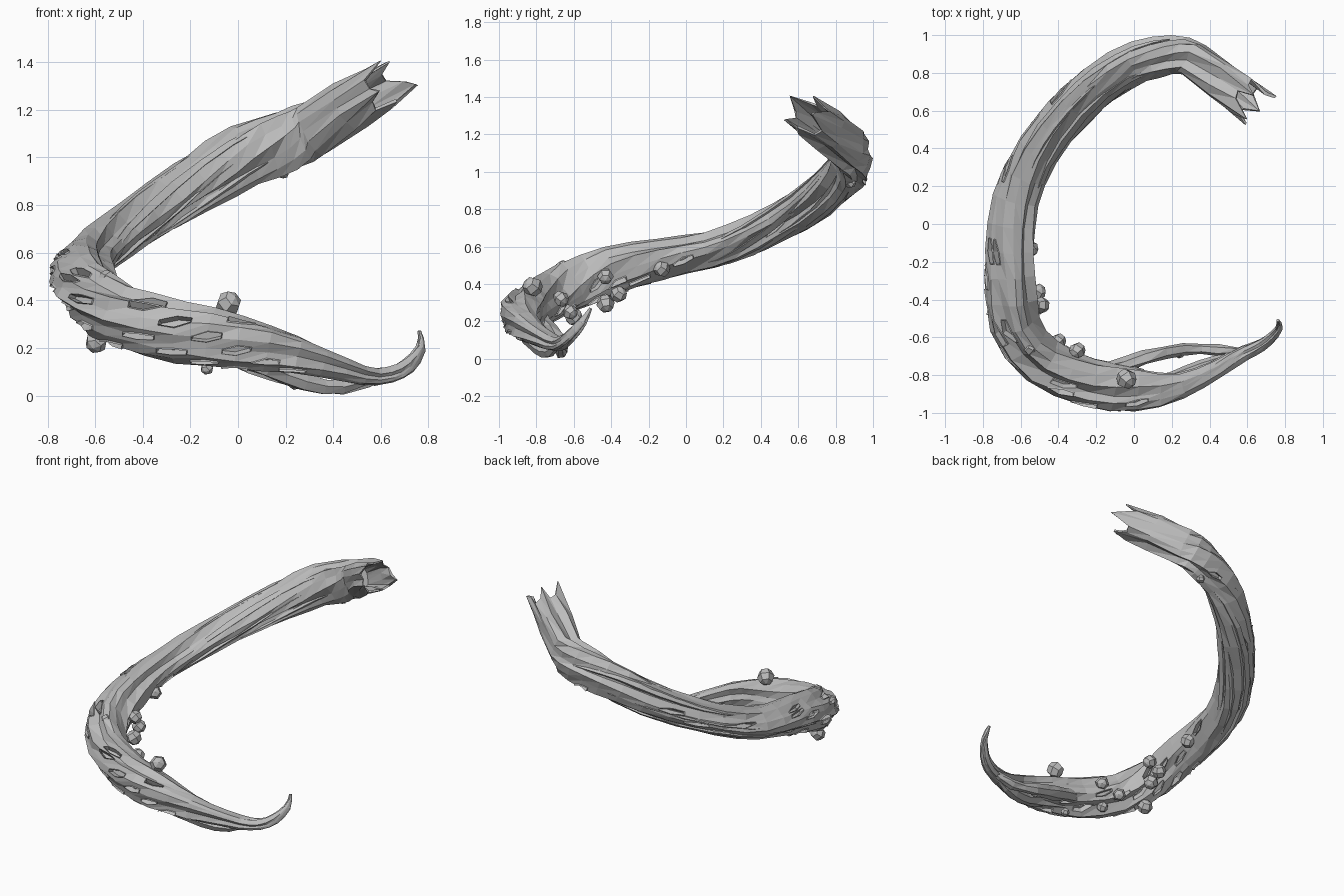
import bpy, bmesh, math, random
from mathutils import Vector

if "Cube" in bpy.data.objects:
    bpy.data.objects.remove(bpy.data.objects["Cube"])

random.seed(4)
mat = bpy.data.materials.new("grey bark")
mat.diffuse_color = (0.5, 0.5, 0.5, 1)
mat.use_nodes = True
mat.node_tree.nodes["Principled BSDF"].inputs["Base Color"].default_value = mat.diffuse_color

# centre line from broken end to curled tip: x, y, z, half width, half height
PATH = [(0.62, 0.64, 1.305, .11, .10), (0.50, 0.735, 1.235, .11, .11),
        (0.36, 0.84, 1.145, .105, .115), (0.27, 0.89, 1.10, .10, .122),
        (0.13, 0.885, 1.045, .10, .126), (-0.05, 0.825, 0.965, .103, .125),
        (-0.27, 0.67, 0.83, .106, .11), (-0.47, 0.44, 0.70, .106, .094),
        (-0.60, 0.20, 0.60, .11, .095), (-0.652, -0.05, 0.55, .12, .098),
        (-0.652, -0.30, 0.50, .125, .118), (-0.62, -0.54, 0.425, .125, .128),
        (-0.485, -0.725, 0.335, .125, .125), (-0.25, -0.835, 0.27, .125, .12),
        (-0.02, -0.875, 0.23, .12, .11), (0.20, -0.87, 0.185, .075, .085),
        (0.40, -0.79, 0.125, .05, .058), (0.55, -0.70, 0.08, .042, .042),
        (0.65, -0.655, 0.09, .035, .035), (0.72, -0.61, 0.13, .03, .032),
        (0.768, -0.55, 0.20, .02, .022), (0.762, -0.51, 0.27, .008, .008)]


def spline(pts, u):
    """Catmull-Rom through rows of numbers, u counted in points."""
    n = len(pts) - 1
    i = min(max(int(u), 0), n - 1)
    t = u - i
    a, b, c, d = (pts[min(max(i + k, 0), n)] for k in (-1, 0, 1, 2))
    return [0.5 * (2 * q + (r - p) * t + (2 * p - 5 * q + 4 * r - s) * t * t
            + (3 * q - p - 3 * r + s) * t ** 3) for p, q, r, s in zip(a, b, c, d)]


def frame(pts, u):
    """Centre, outward side, up, tangent, half width and half height."""
    v = spline(pts, u)
    n = len(pts) - 1
    t = (Vector(spline(pts, min(u + .2, n))[:3]) - Vector(spline(pts, max(u - .2, 0))[:3])).normalized()
    side = t.cross(Vector((0, 0, 1))).normalized()
    return Vector(v[:3]), side, side.cross(t), t, max(v[3], .002), max(v[4], .002)


def on_body(u, ang, k=1.0):
    c, s, up, t, w, h = frame(PATH, u)
    return c + s * math.cos(ang) * w * k + up * math.sin(ang) * h * k


def finish(bm, name):
    bmesh.ops.recalc_face_normals(bm, faces=bm.faces)
    me = bpy.data.meshes.new(name)
    bm.to_mesh(me)
    bm.free()
    me.materials.append(mat)
    ob = bpy.data.objects.new(name, me)
    bpy.context.collection.objects.link(ob)
    return ob


def skin(bm, rings):
    """Join rings with long diagonal triangles."""
    n = len(rings[0])
    for a, b in zip(rings, rings[1:]):
        for k in range(n):
            m = (k + 1) % n
            bm.faces.new((a[k], a[m], b[m]))
            bm.faces.new((a[k], b[m], b[k]))


# main body: ridged, twisted tube with a hollow splintered end
SIDES, STEPS = 16, 34
LAST = len(PATH) - 1
bm = bmesh.new()
fray = [random.uniform(-.03, .03) + (.05 if k % 3 == 0 else -.04) for k in range(SIDES)]


def angle(k, u):
    return 2 * math.pi * (k + .25 * math.sin(u * 1.3 + k)) / SIDES + .09 * u


def ring(u, scale=1.0, jag=0.0):
    t = frame(PATH, u)[3]
    out = []
    for k in range(SIDES):
        r = 1.04 + (-.2 if k % 4 == 0 else 0) + .07 * math.sin(k * 2.3 + u * .9) + random.uniform(-.05, .05)
        out.append(bm.verts.new(on_body(u, angle(k, u), r * scale) - t * fray[k] * jag))
    return out


us = [0, 1.2, 2.45, 3.0] + [3.0 + (LAST - 3.0) * (i + 1) / STEPS for i in range(STEPS)]
rings = [ring(2.2, .55), ring(1.0, .75), ring(0, .9, 1)]
rings += [ring(u, 1, 1 if u == 0 else 0) for u in us]
skin(bm, rings)
bm.faces.new(rings[0])
bm.faces.new(rings[-1])

# pits: hexagonal holes cut round staggered points of the body
spots = []
for i, u in enumerate(us):
    if not 3.8 < u < 15.6:
        continue
    for k in range(SIDES):
        a = (angle(k, u) + math.pi) % (2 * math.pi) - math.pi
        if u < 9:
            ok, chance = -1.0 < a < .6 or a < -2.5, .5
        else:
            ok, chance = a < 1.1, .8
        if ok and (k + i) % 3 == 0 and random.random() < chance:
            spots.append(rings[i + 3][k])
bmesh.ops.recalc_face_normals(bm, faces=bm.faces)
cut = bmesh.ops.bevel(bm, geom=spots, offset=47, offset_type='PERCENT', segments=1,
                      profile=.5, affect='VERTICES')
holes = [f for f in cut['faces'] if len(f.verts) >= 5]
bmesh.ops.inset_individual(bm, faces=holes, thickness=.003, depth=.007)
bmesh.ops.inset_individual(bm, faces=holes, thickness=.005, depth=-.035)
finish(bm, "root_body")


def strand(name, pts, steps, sides=6):
    """Closed tapering tube along a path."""
    bm = bmesh.new()
    rs = []
    for i in range(steps + 1):
        c, s, up, t, w, h = frame(pts, (len(pts) - 1) * i / steps)
        ks = [(6.2832 * k / sides, random.uniform(.8, 1.15)) for k in range(sides)]
        rs.append([bm.verts.new(c + (s * math.cos(a) * w + up * math.sin(a) * h) * r) for a, r in ks])
    skin(bm, rs)
    bm.faces.new(rs[0])
    bm.faces.new(rs[-1])
    finish(bm, name)


# separate strands that split off and rejoin before the tip
strand("inner_strand", [(-.28, -.80, .25, .03, .04), (-.08, -.755, .19, .04, .05), (.12, -.69, .11, .04, .045),
                        (.30, -.66, .05, .033, .035), (.46, -.67, .035, .03, .032), (.62, -.67, .085, .012, .015)], 9)
strand("lower_strand", [(-.2, -.85, .20, .03, .04), (.06, -.86, .145, .045, .045), (.24, -.80, .07, .035, .037),
                        (.42, -.73, .035, .03, .032), (.60, -.68, .08, .012, .015)], 9)

# bark fibres wandering over the surface
for j in range(7):
    a0 = .2 + 2 * math.pi * j / 7
    u0 = random.uniform(3, 5)
    u1 = random.uniform(8, 11)
    pts = []
    for i in range(10):
        f = i / 9
        r = .004 + .026 * math.sin(math.pi * f)
        pts.append((*on_body(u0 + (u1 - u0) * f, a0 + 1.1 * f + .2 * math.sin(5 * f + j), .86), r, r * .8))
    strand("bark_fibre", pts, 10, 4)

# knobs: x, y, z, radius
KNOBS = [(-.04, -.82, .385, .052), (-.595, -.60, .225, .046), (-.13, -.83, .115, .027), (.19, .88, .94, .028),
         (-.49, -.43, .44, .042), (-.50, -.43, .295, .047), (-.51, -.36, .345, .043), (-.30, -.67, .32, .042),
         (-.55, -.66, .49, .036), (-.55, -.13, .48, .043), (-.40, -.62, .25, .04),
         (-.36, -.74, .20, .035), (.24, -.68, .055, .03)]
for x, y, z, r in KNOBS:
    bm = bmesh.new()
    bmesh.ops.create_uvsphere(bm, u_segments=6, v_segments=4, radius=r * 1.06)
    bmesh.ops.rotate(bm, verts=bm.verts, matrix=Vector((0, 0, 1)).rotation_difference(
        Vector((random.uniform(-1, 1), random.uniform(-1, 1), .6))).to_matrix())
    bmesh.ops.translate(bm, verts=bm.verts, vec=(x, y, z))
    finish(bm, "knob")
